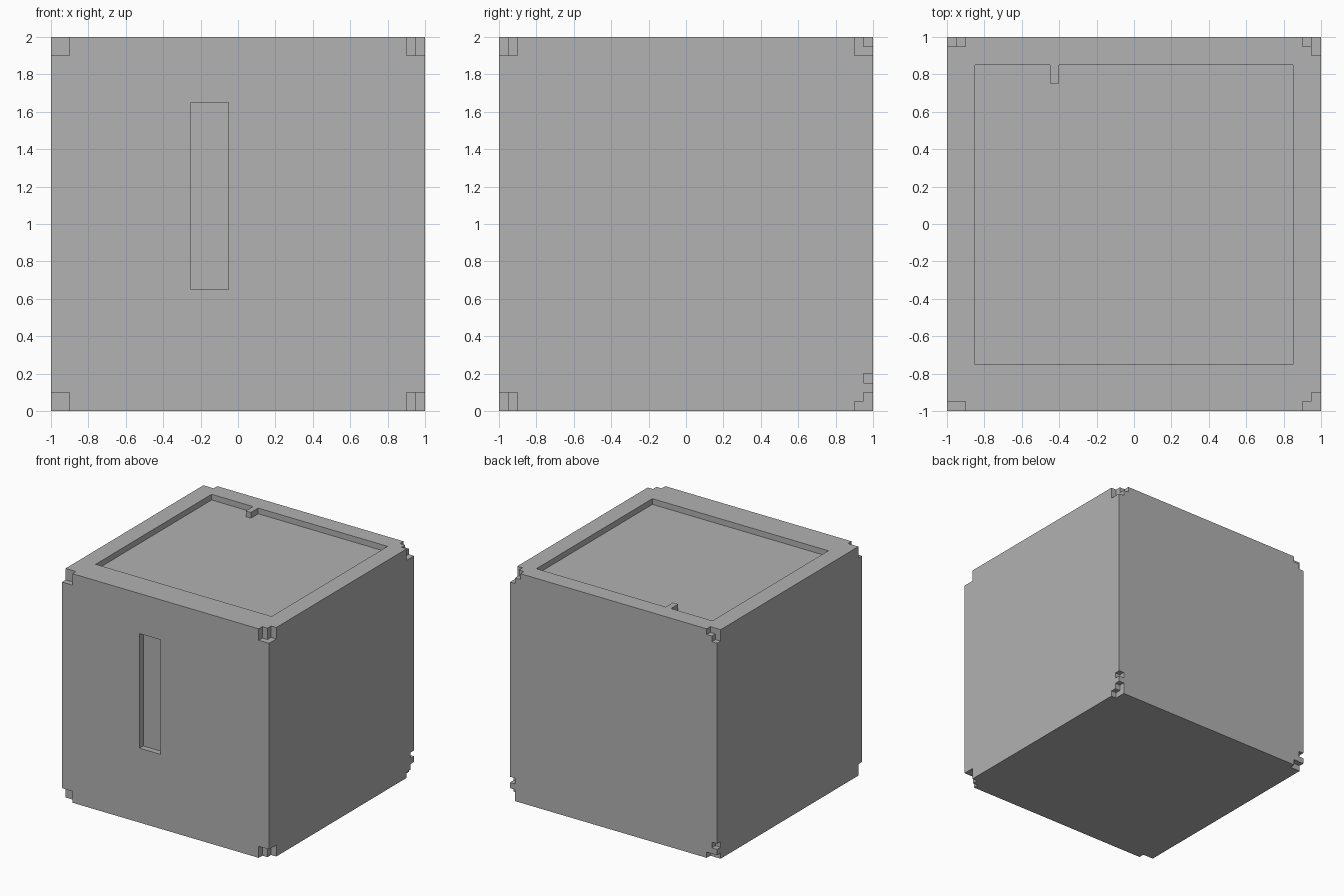
import bpy
from mathutils import Vector

U = 0.05   # grid step
N = 40     # steps along each side of the cube

cube = bpy.data.objects.get("Cube")
if cube:
    bpy.data.objects.remove(cube, do_unlink=True)

grey = bpy.data.materials.new("plain grey")
grey.use_nodes = True
colour = (0.445, 0.445, 0.445, 1)
grey.diffuse_color = colour
grey.node_tree.nodes["Principled BSDF"].inputs["Base Color"].default_value = colour


def box(name, low, high):
    """Box between two corners given in grid steps."""
    low, high = Vector(low), Vector(high)
    shift = Vector((N / 2, N / 2, 0))
    bpy.ops.mesh.primitive_cube_add(size=1, location=((low + high) / 2 - shift) * U)
    obj = bpy.context.object
    obj.name = name
    obj.scale = (high - low) * U
    bpy.ops.object.transform_apply(location=True, rotation=False, scale=True)
    obj.data.materials.append(grey)
    return obj


def cut(low, high):
    """Carve a box out of the block, overshooting its outer faces."""
    low = [v - 1 if v == 0 else v for v in low]
    high = [v + 1 if v == N else v for v in high]
    cutter = box("cutter", low, high)
    cutter.hide_render = True
    mod = block.modifiers.new("carve", 'BOOLEAN')
    mod.operation, mod.solver, mod.object = 'DIFFERENCE', 'EXACT', cutter
    bpy.context.view_layer.objects.active = block
    bpy.ops.object.modifier_apply(modifier=mod.name)
    bpy.data.objects.remove(cutter, do_unlink=True)


block = box("notched_block", (0, 0, 0), (N, N, N))

# Front corners, alike at the bottom and the top
for z in (0, N - 2):
    cut((0, 0, z), (2, 1, z + 2))
    cut((N - 2, 0, z), (N, 1, z + 2))
    cut((N - 1, 0, z), (N, 2, z + 2))

# Back corner on the +x side: top steps, bottom steps, small edge notch
cut((N - 1, N - 2, N - 2), (N, N, N))
cut((N - 2, N - 1, N - 1), (N, N, N))
cut((N - 1, N - 2, 0), (N, N, 1))
cut((N - 1, N - 1, 0), (N, N, 2))
cut((N - 1, N - 1, 3), (N, N, 4))

# Back corner on the -x side
cut((0, N - 1, N - 1), (2, N, N))
cut((0, N - 1, N - 2), (1, N, N))
cut((0, N - 1, 0), (2, N, 1))
cut((0, N - 1, 2), (1, N, 3))

# Slot in the front face
cut((15, 0, 13), (19, 1, 33))

# Shallow tray in the top, leaving a small tab on its back wall
cut((3, 5, N - 1), (37, 35, N))
cut((3, 35, N - 1), (11, 37, N))
cut((12, 35, N - 1), (37, 37, N))
